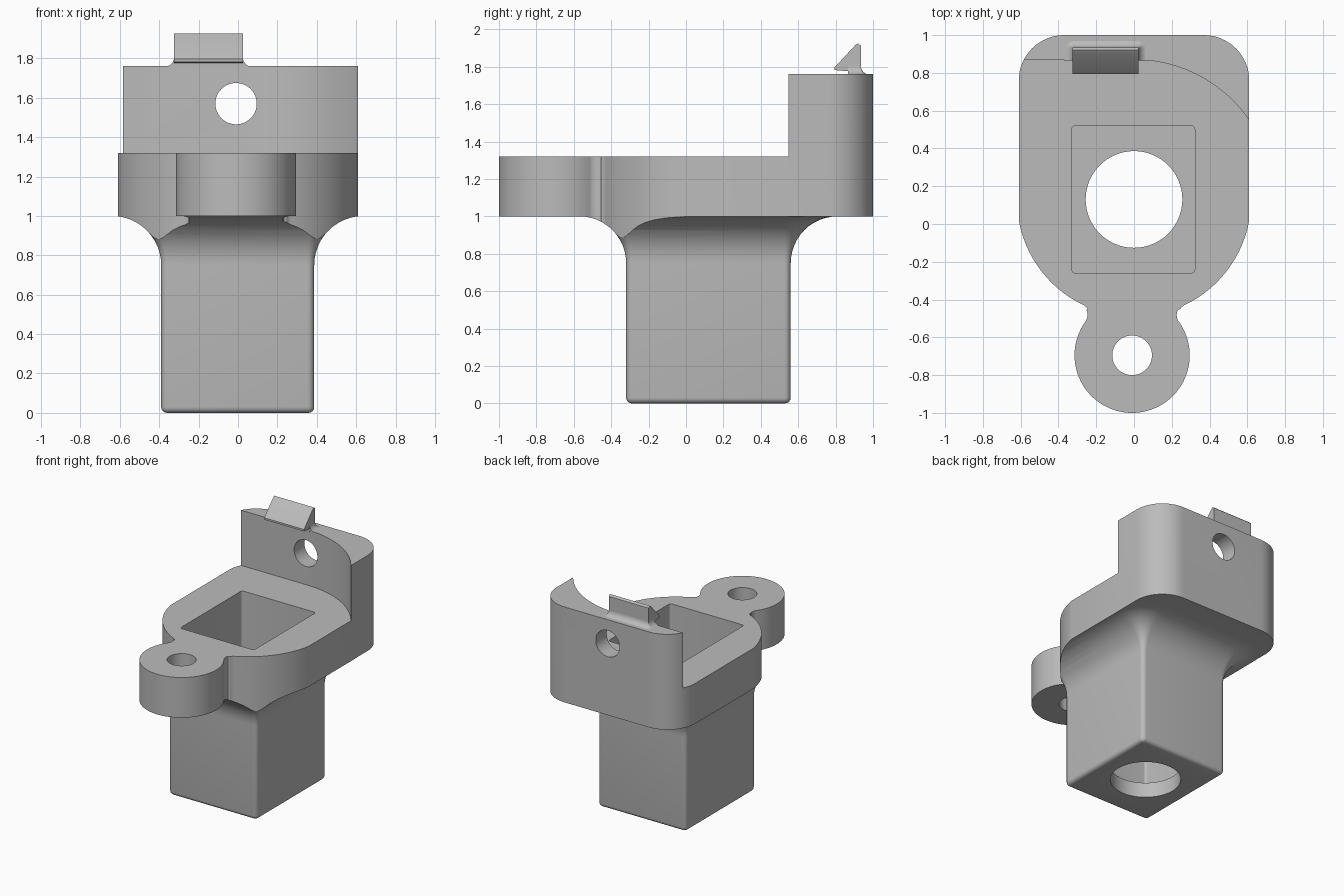
import bpy, bmesh
from math import sin, cos, radians, degrees, atan2, acos, sqrt, pi

cube = bpy.data.objects.get("Cube")
if cube:
    bpy.data.objects.remove(cube, do_unlink=True)

grey = bpy.data.materials.new("light grey")
grey.use_nodes = True
color = (0.5, 0.5, 0.5, 1)
grey.diffuse_color = color
grey.node_tree.nodes["Principled BSDF"].inputs["Base Color"].default_value = color


def arc(cx, cy, r, a0, a1, n=16):
    angles = [radians(a0 + (a1 - a0) * i / n) for i in range(n + 1)]
    return [(cx + r * cos(a), cy + r * sin(a)) for a in angles]


def rounded_rect(x0, x1, y0, y1, r, n=8):
    return (arc(x1 - r, y0 + r, r, -90, 0, n) + arc(x1 - r, y1 - r, r, 0, 90, n)
            + arc(x0 + r, y1 - r, r, 90, 180, n) + arc(x0 + r, y0 + r, r, 180, 270, n))


def loft(name, rings):
    """Closed solid through matching rings of 3D points."""
    bm = bmesh.new()
    loops = [[bm.verts.new(p) for p in ring] for ring in rings]
    for a, b in zip(loops, loops[1:]):
        for i in range(len(a)):
            j = (i + 1) % len(a)
            bm.faces.new((a[i], a[j], b[j], b[i]))
    bm.faces.new(loops[0][::-1])
    bm.faces.new(loops[-1])
    bmesh.ops.remove_doubles(bm, verts=bm.verts, dist=1e-5)
    bmesh.ops.recalc_face_normals(bm, faces=bm.faces)
    mesh = bpy.data.meshes.new(name)
    bm.to_mesh(mesh)
    bm.free()
    mesh.materials.append(grey)
    obj = bpy.data.objects.new(name, mesh)
    bpy.context.collection.objects.link(obj)
    return obj


def prism(name, pts, z0, z1):
    return loft(name, [[(x, y, z) for x, y in pts] for z in (z0, z1)])


def activate(obj):
    bpy.ops.object.select_all(action='DESELECT')
    obj.select_set(True)
    bpy.context.view_layer.objects.active = obj


def boolean(obj, tool, operation='DIFFERENCE'):
    mod = obj.modifiers.new("cut", 'BOOLEAN')
    mod.operation, mod.solver, mod.object = operation, 'EXACT', tool
    activate(obj)
    bpy.ops.object.modifier_apply(modifier=mod.name)
    bpy.data.objects.remove(tool, do_unlink=True)


# Column with rounded bottom, flaring out into the flange
steps = 12
levels = []
for i in range(5):
    a = pi / 2 * i / 4
    levels.append((0.03 * (1 - sin(a)), -0.03 * (1 - cos(a))))
levels.reverse()
levels = [(z, -0.03 + 0.03 * cos(pi / 2 * (1 - i / 4))) for i, (z, d) in
          enumerate([(0.03 * (1 - cos(pi / 2 * i / 4)), 0) for i in range(5)])]
levels = [(0.03 * (1 - cos(pi / 2 * i / 4)), 0.03 * (sin(pi / 2 * i / 4) - 1)) for i in range(5)]
flare = 0.25
for i in range(steps + 1):
    a = pi / 2 * i / steps
    levels.append((1 - flare + flare * sin(a), flare * (1 - cos(a))))
levels += [(1.0, 1.5), (1.76, 1.5)]
body = loft("socket_body", [
    [(x, y, z) for x, y in rounded_rect(-0.39 - d, 0.387 + d, -0.32 - d, 0.56 + d, 0.034 + d)]
    for z, d in levels])

# Flange outline: ear, neck fillet, round front, rounded back corners
ear_y, ear_r, mid_y, mid_r, neck_r = -0.695, 0.305, 0.13, 0.62, 0.06
nx, ny = 0.296, -0.482
to_neck = degrees(atan2(ny - ear_y, nx))
to_mid = degrees(atan2(mid_y - ny, -nx))
half = arc(0, ear_y, ear_r, -90, to_neck, 32)
half += arc(nx, ny, neck_r, to_neck + 180, to_mid)[1:]
half += arc(0, mid_y, mid_r, to_mid - 180, -degrees(acos(0.61 / mid_r)), 24)[1:]
half += arc(0.37, 0.76, 0.24, 0, 90)
outline = half + [(-x, y) for x, y in reversed(half) if x > 1e-5]
outline = [(x - 0.01 if y < -0.45 else x, y) for x, y in outline]
boolean(body, prism("outline_tool", outline, -0.2, 2.0), 'INTERSECT')

# Clear the space in front of the curved back wall
clear = [(-1, 0.87), (-1, -1.5), (0.74, -1.5)] + arc(0, mid_y, 0.74, 0, 90, 40)
boolean(body, prism("wall_tool", clear, 1.32, 2.2))

# Square pocket, drain hole, ear hole
boolean(body, prism("pocket_tool", rounded_rect(-0.33, 0.322, -0.26, 0.52, 0.02, 4), 0.12, 1.5))
boolean(body, prism("drain_tool", arc(0, mid_y, 0.256, 0, 354.375, 63), -0.2, 0.3))
boolean(body, prism("ear_tool", arc(-0.01, ear_y, 0.105, 0, 352.5, 47), 0.8, 1.5))

# Hole through the back wall
ring = arc(-0.01, 1.57, 0.105, 0, 352.5, 47)
boolean(body, loft("wall_hole_tool", [[(x, y, z) for x, z in ring] for y in (0.6, 1.2)]))

# Hooked catch on top of the wall
profile = [(0.795, 1.782), (0.865, 1.776), (0.865, 1.75), (0.935, 1.75),
           (0.935, 1.912), (0.92, 1.925), (0.905, 1.915), (0.795, 1.797)]
hook = loft("catch_hook", [[(x, y, z) for y, z in profile] for x in (-0.325, 0.025)])

# Filleted foot of the catch, flat at its front
foot_r = 0.046
rings = []
for i in range(9):
    a = pi / 2 * i / 8
    d, z = foot_r * (1 - sin(a)), 1.758 + foot_r * (1 - cos(a))
    rings.append([(x, max(y, 0.866), z) for x, y in
                  rounded_rect(-0.325 - d, 0.025 + d, 0.8, 0.935 + d, 0.003 + d, 6)])
foot = loft("catch_foot", rings)

for obj in (body, hook, foot):
    activate(obj)
    bpy.ops.object.shade_smooth_by_angle(angle=radians(28))
